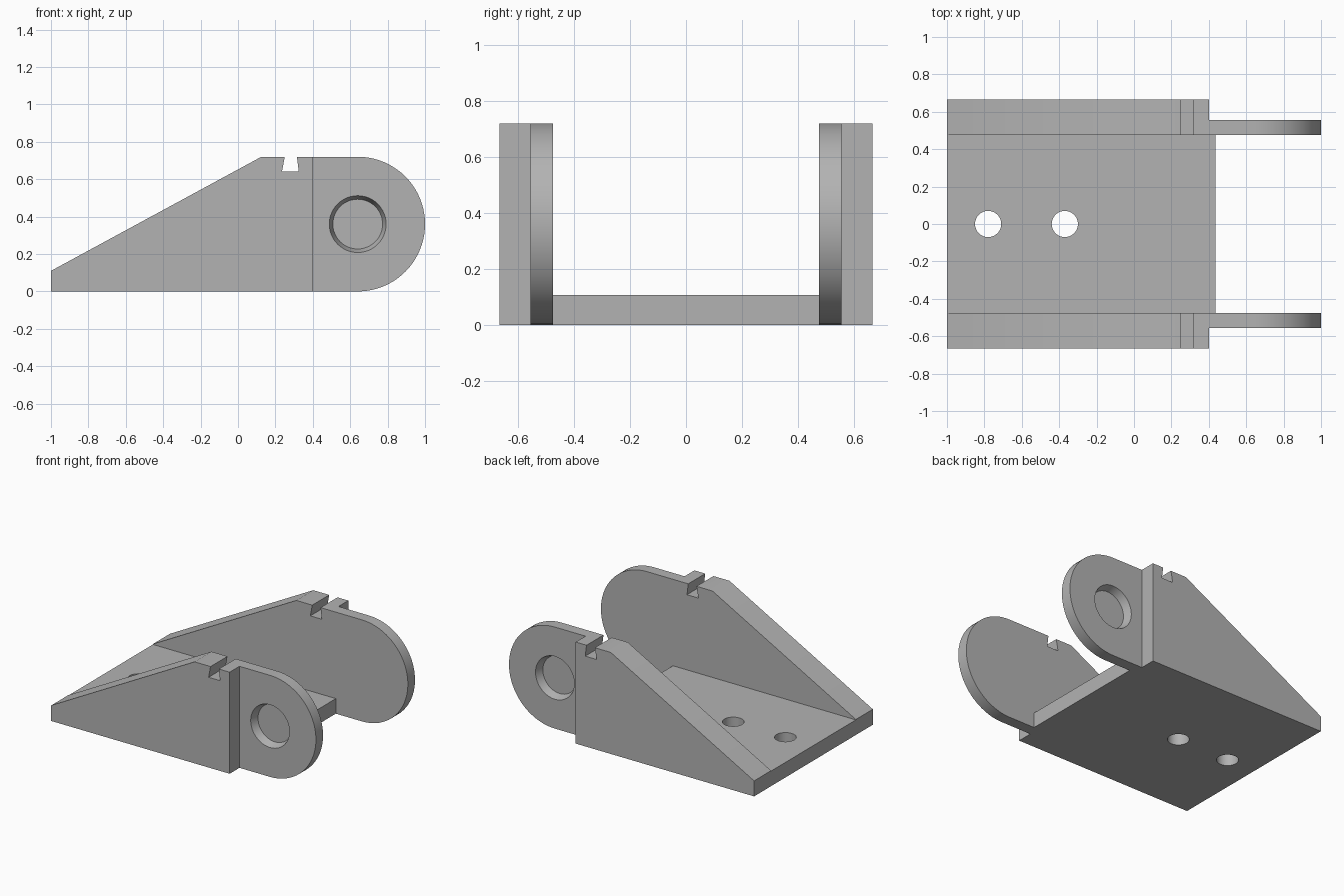
import bpy, bmesh
from math import sin, cos, pi
from mathutils import Matrix, Vector

default = bpy.data.objects.get("Cube")
if default:
    bpy.data.objects.remove(default, do_unlink=True)

# Main dimensions
HEIGHT, INNER, EAR_OUT, OUTER = 0.72, 0.475, 0.555, 0.665
STEP_X, RADIUS, PLATE = 0.4, 0.36, 0.107
EAR_X = 1 - RADIUS

grey = bpy.data.materials.new("plain grey")
grey.use_nodes = True
colour = (0.45, 0.45, 0.45, 1)
grey.diffuse_color = colour
grey.node_tree.nodes["Principled BSDF"].inputs["Base Color"].default_value = colour


def make_object(name, bm):
    bmesh.ops.recalc_face_normals(bm, faces=bm.faces)
    mesh = bpy.data.meshes.new(name)
    bm.to_mesh(mesh)
    bm.free()
    mesh.materials.append(grey)
    obj = bpy.data.objects.new(name, mesh)
    bpy.context.collection.objects.link(obj)
    return obj


def extrude_profile(name, points, y0, y1):
    """Solid from an x-z outline, running from y0 to y1."""
    bm = bmesh.new()
    face = bm.faces.new([bm.verts.new((x, y0, z)) for x, z in points])
    new = bmesh.ops.extrude_face_region(bm, geom=[face])["geom"]
    verts = [v for v in new if isinstance(v, bmesh.types.BMVert)]
    bmesh.ops.translate(bm, verts=verts, vec=(0, y1 - y0, 0))
    return make_object(name, bm)


def box(name, x0, x1, y0, y1, z0, z1):
    return extrude_profile(name, [(x0, z0), (x1, z0), (x1, z1), (x0, z1)], y0, y1)


def cone(name, r1, r2, depth, centre, rotation=Matrix()):
    bm = bmesh.new()
    bmesh.ops.create_cone(bm, cap_ends=True, segments=48, radius1=r1, radius2=r2,
                          depth=depth, matrix=Matrix.Translation(Vector(centre)) @ rotation)
    return make_object(name, bm)


def combine(target, other, operation):
    """Apply a boolean and discard the second solid."""
    mod = target.modifiers.new(operation, 'BOOLEAN')
    mod.operation, mod.object, mod.solver = operation, other, 'EXACT'
    bpy.context.view_layer.objects.active = target
    bpy.ops.object.modifier_apply(modifier=mod.name)
    bpy.data.objects.remove(other, do_unlink=True)


# Side outline: ramp, dovetail notch, rounded ear
arc = [(EAR_X + RADIUS * sin(a), RADIUS + RADIUS * cos(a))
       for a in (pi * i / 40 for i in range(41))]
side = [(-1, 0), (-1, 0.11), (0.125, HEIGHT), (0.25, HEIGHT), (0.235, 0.64),
        (0.325, 0.64), (0.315, HEIGHT)] + arc

# Base plate with two bolt holes
bracket = box("bracket_body", -1, 0.435, -INNER - 0.02, INNER + 0.02, 0, PLATE)
# Trim the plate tip so it sits only between the walls
for s in (-1, 1):
    y0, y1 = sorted((s * INNER, s * OUTER))
    combine(bracket, box("tip_cutter", STEP_X - 0.1, 0.5, y0, y1, -0.1, 0.2), 'DIFFERENCE')
for x in (-0.78, -0.37):
    combine(bracket, cone("bolt_cutter", 0.07, 0.07, 0.5, (x, 0, 0)), 'DIFFERENCE')

# Side walls, thinned at the ear, with a tapered blind socket outside
for s in (-1, 1):
    y0, y1 = sorted((s * INNER, s * OUTER))
    wall = extrude_profile("side_wall", side, y0, y1)
    y0, y1 = sorted((s * EAR_OUT, s * 0.8))
    combine(wall, box("ear_cutter", STEP_X, 1.2, y0, y1, -0.2, 1), 'DIFFERENCE')
    turn = Matrix.Rotation(s * pi / 2, 4, 'X')
    socket = cone("socket_cutter", 0.171, 0.133, 0.11, (EAR_X, s * EAR_OUT, RADIUS), turn)
    combine(wall, socket, 'DIFFERENCE')
    combine(bracket, wall, 'UNION')

# Merge coplanar faces and shade the curves smooth
bm = bmesh.new()
bm.from_mesh(bracket.data)
bmesh.ops.remove_doubles(bm, verts=bm.verts, dist=0.0001)
bmesh.ops.dissolve_limit(bm, angle_limit=0.01, verts=bm.verts, edges=bm.edges)
bm.to_mesh(bracket.data)
bm.free()
bpy.ops.object.select_all(action='DESELECT')
bracket.select_set(True)
bpy.context.view_layer.objects.active = bracket
bpy.ops.object.shade_smooth_by_angle(angle=pi / 6)
